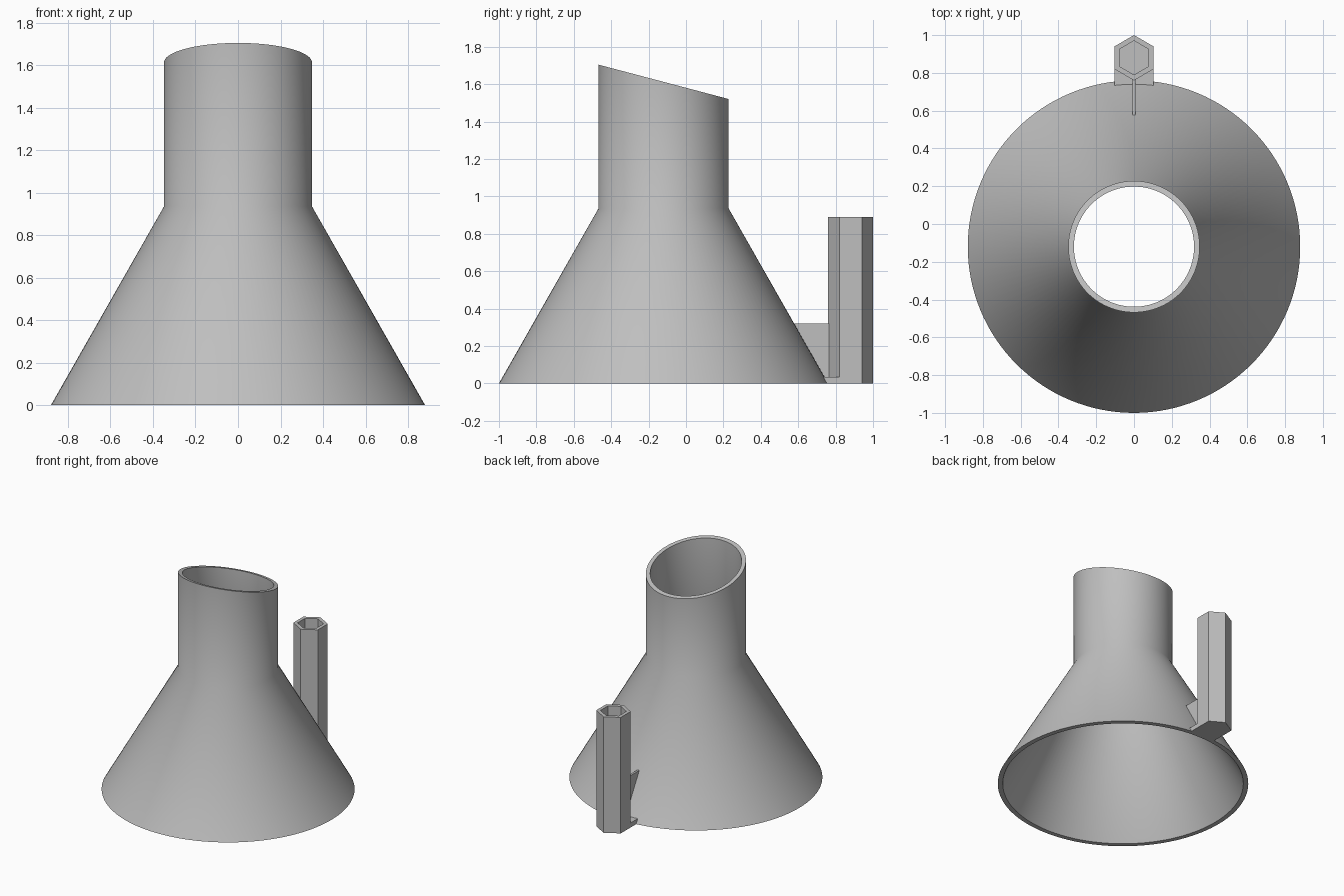
import bpy, bmesh, math

if "Cube" in bpy.data.objects:
    bpy.data.objects.remove(bpy.data.objects["Cube"], do_unlink=True)

grey = bpy.data.materials.new("plain grey")
grey.use_nodes = True
GREY = (0.52, 0.52, 0.52, 1)
grey.diffuse_color = GREY
grey.node_tree.nodes["Principled BSDF"].inputs["Base Color"].default_value = GREY

CENTRE_Y = -0.12   # axis of the funnel
TUBE_Y = 0.88      # axis of the hexagonal holder


def make_object(name, bm, smooth=False):
    bmesh.ops.recalc_face_normals(bm, faces=bm.faces)
    mesh = bpy.data.meshes.new(name)
    bm.to_mesh(mesh)
    bm.free()
    mesh.materials.append(grey)
    obj = bpy.data.objects.new(name, mesh)
    bpy.context.collection.objects.link(obj)
    if smooth:
        bpy.ops.object.select_all(action='DESELECT')
        obj.select_set(True)
        bpy.context.view_layer.objects.active = obj
        bpy.ops.object.shade_smooth_by_angle(angle=math.radians(30))
    return obj


def lathe(bm, profile, sides, y, closed=False):
    """Rings of the (radius, height) profile around a vertical axis."""
    rings = []
    for r, z in profile:
        angles = [math.tau * i / sides + math.pi / 2 for i in range(sides)]
        rings.append([bm.verts.new((r * math.cos(a), y + r * math.sin(a), z)) for a in angles])
    pairs = list(zip(rings, rings[1:]))
    if closed:
        pairs.append((rings[-1], rings[0]))
    for low, high in pairs:
        for i in range(sides):
            j = (i + 1) % sides
            bm.faces.new((low[i], low[j], high[j], high[i]))
    return rings


def plate(name, outline, half_width):
    """Side outline of (y, z) points, extruded across x."""
    bm = bmesh.new()
    face = bm.faces.new([bm.verts.new((-half_width, y, z)) for y, z in outline])
    new = bmesh.ops.extrude_face_region(bm, geom=[face])["geom"]
    bmesh.ops.translate(bm, vec=(2 * half_width, 0, 0),
                        verts=[v for v in new if isinstance(v, bmesh.types.BMVert)])
    return make_object(name, bm)


# Funnel: hollow cone and neck, with the mouth cut on a slant
bm = bmesh.new()
rings = lathe(bm, [(0.88, 0), (0.348, 0.935), (0.348, 1.6), (0.318, 1.6), (0.318, 0.927), (0.845, 0)],
              128, CENTRE_Y, closed=True)
for v in rings[2] + rings[3]:
    v.co.z = 1.612 - 0.264 * (v.co.y - CENTRE_Y)
make_object("funnel", bm, smooth=True)

# Hexagonal holder: blind tube, open at the top
bm = bmesh.new()
rings = lathe(bm, [(0.12, 0), (0.12, 0.89), (0.09, 0.89), (0.09, 0.035)], 6, TUBE_Y)
bm.faces.new(rings[0])
bm.faces.new(rings[-1])
make_object("hex_holder", bm)

# Foot and thin web that join the holder to the cone
plate("holder_foot", [(0.73, 0), (0.82, 0), (0.82, 0.035), (0.72, 0.035)], 0.104)
plate("holder_web", [(0.74, 0.01), (0.77, 0.01), (0.77, 0.32), (0.565, 0.32)], 0.008)
